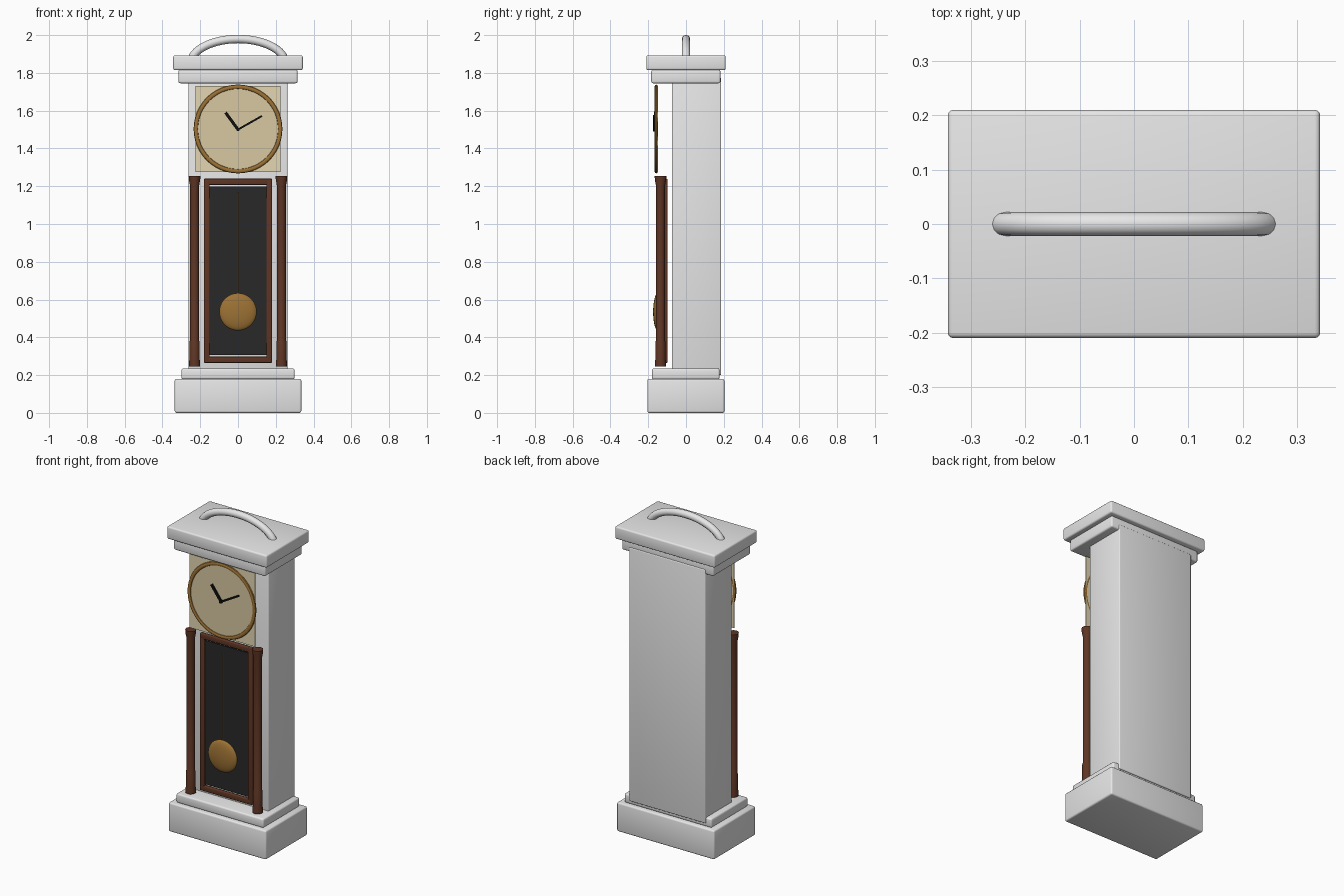
import bpy, bmesh, math
from mathutils import Vector, Matrix

if "Cube" in bpy.data.objects:
    bpy.data.objects.remove(bpy.data.objects["Cube"])


def material(name, rgb):
    m = bpy.data.materials.new(name)
    m.diffuse_color = (*rgb, 1)
    m.use_nodes = True
    m.node_tree.nodes["Principled BSDF"].inputs["Base Color"].default_value = m.diffuse_color
    return m


GREY = material("pale grey", (0.8, 0.8, 0.8))
CREAM = material("cream", (0.77, 0.67, 0.44))
TAN = material("tan", (0.69, 0.58, 0.36))
BRONZE = material("bronze", (0.34, 0.17, 0.035))
WOOD = material("dark wood", (0.115, 0.037, 0.018))
DARK = material("charcoal", (0.022, 0.022, 0.022))
BLACK = material("black", (0.005, 0.005, 0.005))


def finish(bm, name, mat, smooth=True):
    bmesh.ops.recalc_face_normals(bm, faces=bm.faces)
    me = bpy.data.meshes.new(name)
    bm.to_mesh(me)
    bm.free()
    ob = bpy.data.objects.new(name, me)
    bpy.context.collection.objects.link(ob)
    me.materials.append(mat)
    if smooth:
        bpy.context.view_layer.objects.active = ob
        ob.select_set(True)
        bpy.ops.object.shade_smooth_by_angle(angle=math.radians(35))
        ob.select_set(False)
    return ob


def box(name, lo, hi, mat, bevel=0.0, turn=None):
    lo, hi = Vector(lo), Vector(hi)
    bm = bmesh.new()
    bmesh.ops.create_cube(bm, size=1)
    bmesh.ops.scale(bm, vec=hi - lo, verts=bm.verts)
    if bevel:
        bmesh.ops.bevel(bm, geom=bm.edges[:], offset=bevel, segments=3,
                        profile=0.5, affect='EDGES')
    bmesh.ops.translate(bm, vec=(lo + hi) / 2, verts=bm.verts)
    if turn:
        bmesh.ops.transform(bm, matrix=turn, verts=bm.verts)
    return finish(bm, name, mat)


def lathe(name, profile, mat, matrix, steps=32, closed=False):
    """Revolve (radius, height) points about z, then place with matrix."""
    bm = bmesh.new()
    vs = [bm.verts.new((r, 0, z)) for r, z in profile]
    n = len(vs)
    es = [bm.edges.new((vs[i], vs[(i + 1) % n])) for i in range(n if closed else n - 1)]
    bmesh.ops.spin(bm, geom=vs + es, cent=(0, 0, 0), axis=(0, 0, 1),
                   angle=math.tau, steps=steps)
    bmesh.ops.remove_doubles(bm, verts=bm.verts, dist=1e-5)
    bmesh.ops.transform(bm, matrix=matrix, verts=bm.verts)
    return finish(bm, name, mat)


def facing(x, y, z):
    """Placement whose local z axis points to the front."""
    return Matrix.Translation((x, y, z)) @ Matrix.Rotation(math.pi / 2, 4, 'X')


# Case: base, plinth, trunk and cornice
box("base", (-0.335, -0.205, 0), (0.335, 0.203, 0.18), GREY, 0.01)
box("plinth", (-0.30, -0.18, 0.178), (0.30, 0.178, 0.235), GREY, 0.01)
box("trunk", (-0.262, -0.075, 0.2), (0.262, 0.186, 1.775), GREY, 0.006)
box("lower_cornice", (-0.315, -0.184, 1.745), (0.315, 0.182, 1.817), GREY, 0.01)
box("upper_cornice", (-0.343, -0.21, 1.815), (0.343, 0.21, 1.893), GREY, 0.01)

# Arched crest: a tube swept along half an ellipse
bm = bmesh.new()
rings = []
for i in range(33):
    t = math.pi * i / 32
    c = Vector((0.25 * math.cos(t), 0, 1.85 + 0.129 * math.sin(t)))
    nrm = Vector((0.129 * math.cos(t), 0, 0.25 * math.sin(t))).normalized()
    rings.append([bm.verts.new(c + 0.022 * (nrm * math.cos(a) + Vector((0, 1, 0)) * math.sin(a)))
                  for a in (math.tau * k / 12 for k in range(12))])
for a, b in zip(rings, rings[1:]):
    for k in range(12):
        bm.faces.new((a[k], a[(k + 1) % 12], b[(k + 1) % 12], b[k]))
bm.faces.new(rings[0])
bm.faces.new(rings[-1])
finish(bm, "crest_arch", GREY)

# Dial: square plate, round face and bronze rim
DZ = 1.503
box("dial_plate", (-0.225, -0.154, DZ - 0.228), (0.225, -0.149, DZ + 0.228), CREAM)
lathe("dial_face", [(0, 0), (0.222, 0), (0.222, 0.006), (0, 0.006)], TAN,
      facing(0, -0.153, DZ), 48)
rim = [(0.223 + 0.012 * math.cos(math.tau * k / 10), 0.009 * math.sin(math.tau * k / 10))
       for k in range(10)]
lathe("dial_rim", rim, BRONZE, facing(0, -0.157, DZ), 48, closed=True)

# Hands and centre pin
for name, dx, dz, w, y in (("hour_hand", -0.066, 0.09, 0.008, -0.166),
                           ("minute_hand", 0.127, 0.072, 0.005, -0.172)):
    turn = Matrix.Translation((0, y, 1.5)) @ Matrix.Rotation(math.atan2(dx, dz), 4, 'Y')
    box(name, (-w, -0.004, -0.005), (w, 0.004, math.hypot(dx, dz)), BLACK, turn=turn)
lathe("hand_pin", [(0, 0), (0.009, 0), (0.009, 0.018), (0, 0.018)], BLACK,
      facing(0, -0.158, 1.5), 16)

# Side columns with flared ends
column = [(0, 0.245), (0.03, 0.245), (0.03, 0.262), (0.027, 0.285), (0.027, 0.375),
          (0.0235, 0.385), (0.0235, 1.20), (0.03, 1.235), (0.031, 1.255), (0, 1.255)]
for side, x in (("left", -0.23), ("right", 0.23)):
    lathe(side + "_column", column, WOOD, Matrix.Translation((x, -0.135, 0)), 20)

# Door frame and dark panel
for side, s in (("left", -1), ("right", 1)):
    a, b = sorted((s * 0.15, s * 0.18))
    box("door_stile_" + side, (a, -0.12, 0.265), (b, -0.098, 1.24), WOOD, 0.005)
for name, z in (("bottom", 0.265), ("top", 1.207)):
    box("door_rail_" + name, (-0.178, -0.12, z), (0.178, -0.098, z + 0.033), WOOD, 0.005)
box("door_panel", (-0.151, -0.109, 0.306), (0.151, -0.101, 1.198), DARK)

# Pendulum: rod and lens-shaped bob
lathe("pendulum_rod", [(0, 0.58), (0.004, 0.58), (0.004, 1.17), (0, 1.17)], BRONZE,
      Matrix.Translation((0, -0.145, 0)), 10)
bob = [(0.099 * math.cos(a), 0.025 * math.sin(a))
       for a in (math.pi * (k / 16 - 0.5) for k in range(17))]
lathe("pendulum_bob", bob, BRONZE, facing(0, -0.149, 0.535), 40)
